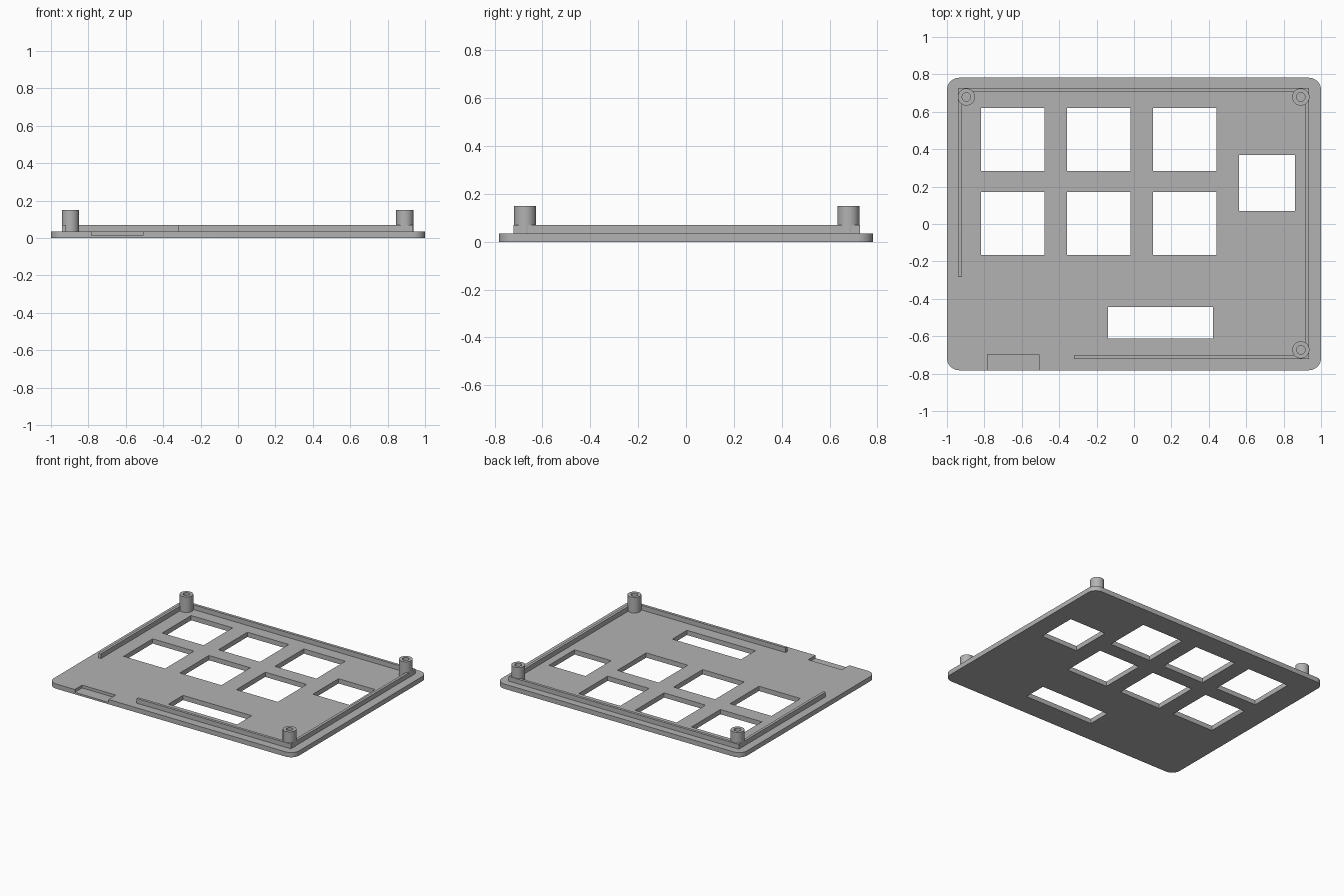
import bpy, bmesh, math

if "Cube" in bpy.data.objects:
    bpy.data.objects.remove(bpy.data.objects["Cube"])

grey = bpy.data.materials.new("plain grey")
grey.use_nodes = True
GREY = (0.45, 0.45, 0.45, 1)
grey.diffuse_color = GREY
grey.node_tree.nodes["Principled BSDF"].inputs["Base Color"].default_value = GREY

PLATE_TOP, WALL_TOP, BOSS_TOP = 0.035, 0.07, 0.15


def prism(name, outline, z0, z1):
    """Extrude a closed xy outline from z0 up to z1."""
    bm = bmesh.new()
    face = bm.faces.new([bm.verts.new((x, y, z0)) for x, y in outline])
    ext = bmesh.ops.extrude_face_region(bm, geom=[face])
    for v in ext["geom"]:
        if isinstance(v, bmesh.types.BMVert):
            v.co.z = z1
    bmesh.ops.recalc_face_normals(bm, faces=bm.faces)
    mesh = bpy.data.meshes.new(name)
    bm.to_mesh(mesh)
    bm.free()
    mesh.materials.append(grey)
    obj = bpy.data.objects.new(name, mesh)
    bpy.context.collection.objects.link(obj)
    return obj


def rect(x0, x1, y0, y1):
    return [(x0, y0), (x1, y0), (x1, y1), (x0, y1)]


def arc(cx, cy, r, start, sweep, n):
    return [(cx + r * math.cos(start + sweep * i / n),
             cy + r * math.sin(start + sweep * i / n)) for i in range(n + 1)]


def activate(obj):
    bpy.ops.object.select_all(action="DESELECT")
    obj.select_set(True)
    bpy.context.view_layer.objects.active = obj


def cut(obj, outline, z0, z1):
    cutter = prism("cutter", outline, z0, z1)
    cutter.hide_render = True
    activate(obj)
    mod = obj.modifiers.new("cut", "BOOLEAN")
    mod.operation, mod.solver, mod.object = "DIFFERENCE", "EXACT", cutter
    bpy.ops.object.modifier_apply(modifier=mod.name)
    bpy.data.objects.remove(cutter)


# Base plate with rounded corners
W, D, R = 1.0, 0.782, 0.065
outline = []
for i, (sx, sy) in enumerate([(1, 1), (-1, 1), (-1, -1), (1, -1)]):
    outline += arc(sx * (W - R), sy * (D - R), R, i * math.pi / 2, math.pi / 2, 10)
plate = prism("base_plate", outline, 0, PLATE_TOP)

# Six key windows, one side window and one long slot
for x in (-0.817, -0.358, 0.102):
    for y in (-0.165, 0.284):
        cut(plate, rect(x, x + 0.338, y, y + 0.337), -0.1, 0.1)
cut(plate, rect(0.562, 0.86, 0.07, 0.368), -0.1, 0.1)
cut(plate, rect(-0.138, 0.422, -0.613, -0.443), -0.1, 0.1)

# Shallow recess at the front edge
cut(plate, rect(-0.783, -0.508, -0.9, -0.697), 0.014, 0.1)

# Open rim wall, traced along its outer and then its inner edge
L, Rt, F, B, T = -0.94, 0.936, -0.722, 0.728, 0.02
prism("rim_wall", [
    (-0.32, F), (Rt, F), (Rt, B), (L, B), (L, -0.284), (L + T, -0.284),
    (L + T, B - T), (Rt - T, B - T), (Rt - T, F + T), (-0.32, F + T),
], PLATE_TOP, WALL_TOP)

# Hollow screw posts
for name, x, y in (("back_right_post", -0.896, 0.679),
                   ("back_left_post", 0.892, 0.679),
                   ("front_left_post", 0.892, -0.673)):
    post = prism(name, arc(x, y, 0.046, 0, math.tau, 32)[:-1], PLATE_TOP, BOSS_TOP)
    cut(post, arc(x, y, 0.023, 0, math.tau, 24)[:-1], PLATE_TOP + 0.002, 0.3)
    activate(post)
    bpy.ops.object.shade_smooth_by_angle(angle=math.radians(30))

activate(plate)
bpy.ops.object.shade_smooth_by_angle(angle=math.radians(30))
